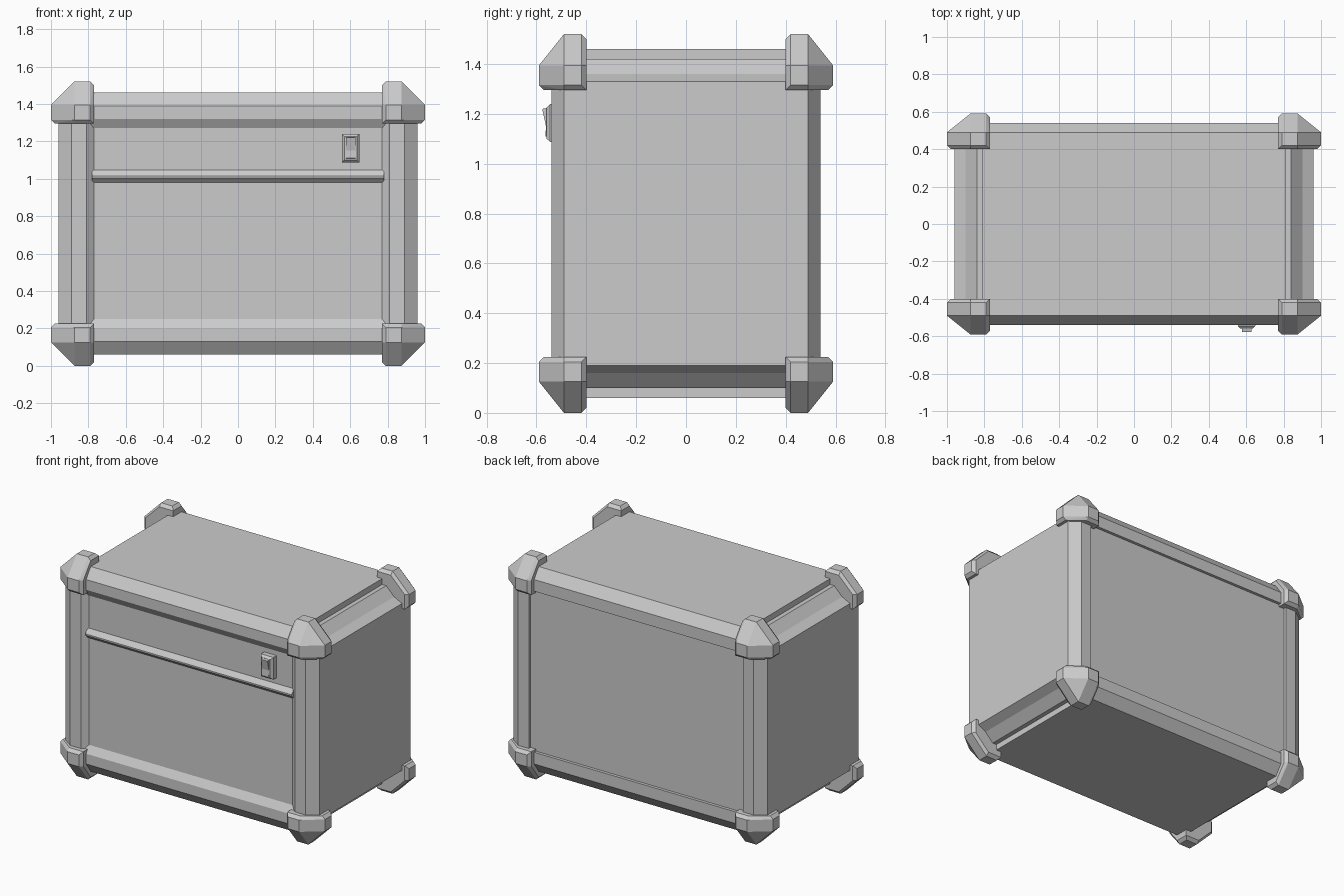
import bpy, bmesh
from itertools import product
from mathutils import Vector

if "Cube" in bpy.data.objects:
    bpy.data.objects.remove(bpy.data.objects["Cube"])

CZ = 0.76  # height of the case centre


def finish(name, bm):
    bmesh.ops.recalc_face_normals(bm, faces=bm.faces)
    me = bpy.data.meshes.new(name)
    bm.to_mesh(me)
    bm.free()
    ob = bpy.data.objects.new(name, me)
    bpy.context.collection.objects.link(ob)
    return ob


def prism(name, pts, axis, lo, hi):
    """Extrude a 2D profile along an axis; profile axes keep x, y, z order."""
    bm = bmesh.new()
    vs = []
    for a, b in pts:
        co = [a, b]
        co.insert(axis, lo)
        vs.append(bm.verts.new(co))
    face = bm.faces.new(vs)
    ext = bmesh.ops.extrude_face_region(bm, geom=[face])
    move = Vector((0, 0, 0))
    move[axis] = hi - lo
    bmesh.ops.translate(bm, vec=move, verts=[v for v in ext['geom'] if isinstance(v, bmesh.types.BMVert)])
    return finish(name, bm)


def hull(name, pts):
    bm = bmesh.new()
    for p in pts:
        bm.verts.new(p)
    res = bmesh.ops.convex_hull(bm, input=bm.verts)
    junk = {v for v in res['geom_interior'] + res['geom_unused'] if isinstance(v, bmesh.types.BMVert)}
    bmesh.ops.delete(bm, geom=list(junk), context='VERTS')
    bmesh.ops.dissolve_limit(bm, angle_limit=0.01, verts=bm.verts, edges=bm.edges)
    return finish(name, bm)


# Main cabinet: chamfered horizontal rails with recessed front and back panels
upper = [(-0.51, 0.51), (-0.54, 0.56), (-0.54, 0.63), (-0.49, 0.70),
         (0.49, 0.70), (0.54, 0.63), (0.54, 0.55), (0.52, 0.55)]
profile = upper + [(y, -z) for y, z in reversed(upper)]
prism("cabinet", [(y, z + CZ) for y, z in profile], 0, -0.81, 0.81)

for s, side in ((-1, "left"), (1, "right")):
    # Side panel with its chamfered vertical rails
    post = [(0.77, -0.51), (0.81, -0.54), (0.89, -0.54), (0.96, -0.49),
            (0.96, 0.49), (0.89, 0.54), (0.81, 0.54), (0.81, 0.51), (0.77, 0.51)]
    prism(side + "_side_panel", [(s * x, y) for x, y in post], 2, CZ - 0.57, CZ + 0.57)
    # Stepped rails along the top and bottom of the side
    rail = [(0.80, 0.55), (0.96, 0.57), (0.90, 0.60), (0.84, 0.66), (0.80, 0.66)]
    for t, level in ((-1, "bottom"), (1, "top")):
        prism(f"{side}_{level}_rail", [(s * x, CZ + t * z) for x, z in rail], 1, -0.49, 0.49)

# Corner protectors: chamfered caps with a bevelled inner rim
OUT, MID, INN, B = (1.0, 0.59, 0.76), (0.875, 0.49, 0.635), (0.77, 0.40, 0.535), 0.02
cap = [INN]
for a in range(3):
    b, c = (a + 1) % 3, (a + 2) % 3
    for vb, vc in product((INN[b] + B, MID[b]), (INN[c] + B, MID[c])):
        p = [0, 0, 0]
        p[a], p[b], p[c] = OUT[a], vb, vc
        cap.append(p)
    for k, o in ((b, c), (c, b)):
        for vo in (INN[o], MID[o]):
            p = [0, 0, 0]
            p[a], p[k], p[o] = OUT[a] - B, INN[k], vo
            cap.append(p)
for sx, sy, sz in product((-1, 1), repeat=3):
    name = "_".join(("bottom" if sz < 0 else "top", "front" if sy < 0 else "back",
                     "left" if sx < 0 else "right", "corner"))
    hull(name, [(sx * x, sy * y, CZ + sz * z) for x, y, z in cap])

# Trim strip across the front panel
prism("front_trim_strip", [(-0.50, 1.06), (-0.535, 1.015), (-0.535, 1.005), (-0.50, 0.97)], 0, -0.78, 0.78)

# Power switch: bevelled bezel and tilted rocker
bezel = []
for hw, hh, y in ((0.047, 0.076, -0.50), (0.047, 0.076, -0.545), (0.033, 0.062, -0.56)):
    bezel += [(0.602 + i * hw, y, 1.163 + j * hh) for i, j in product((-1, 1), repeat=2)]
hull("switch_bezel", bezel)
prism("switch_rocker", [(-0.55, 1.225), (-0.577, 1.22), (-0.562, 1.15), (-0.564, 1.11), (-0.55, 1.105)],
      0, 0.577, 0.627)
